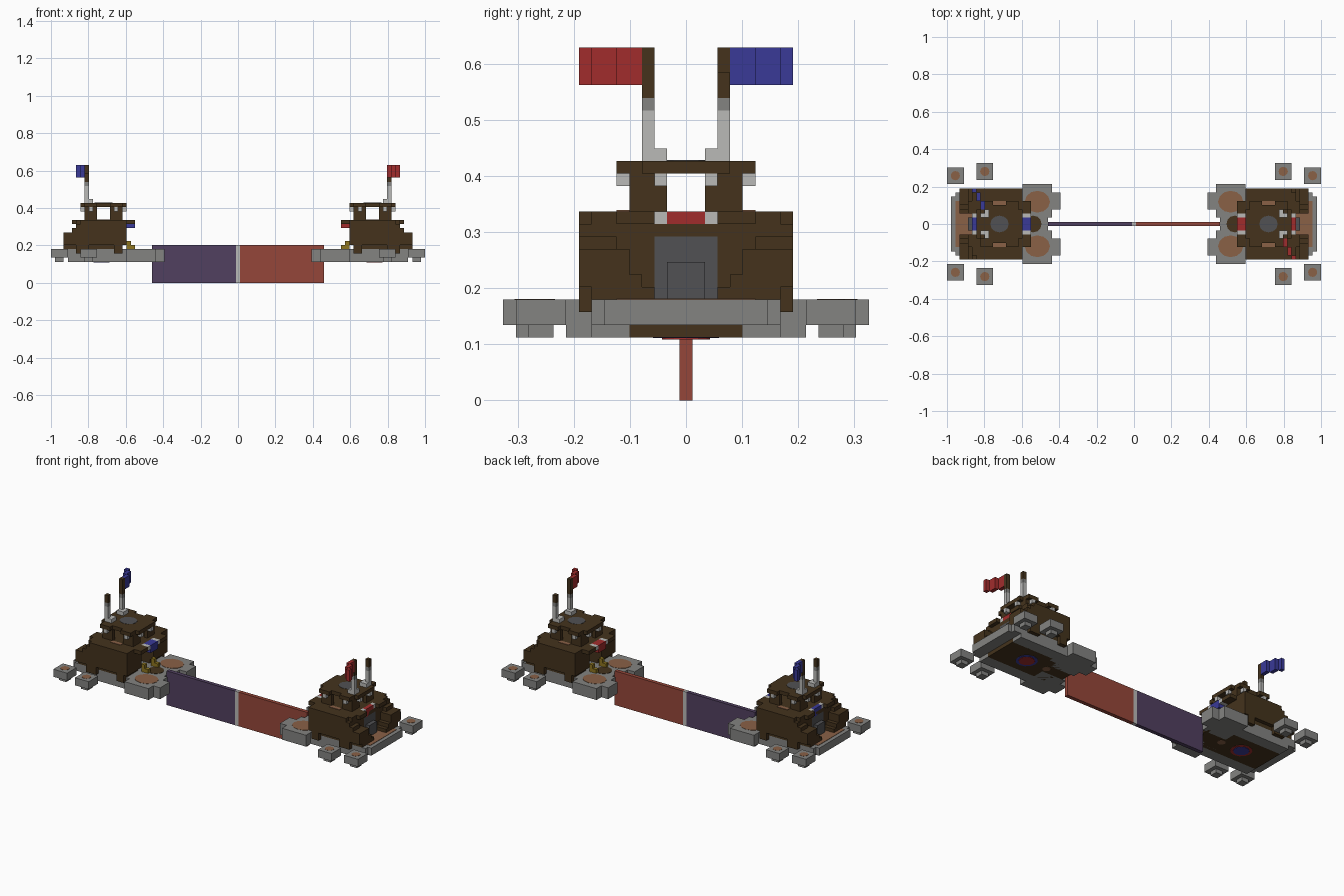
import bpy, bmesh
from math import pi
from mathutils import Matrix, Vector

cube = bpy.data.objects.get("Cube")
if cube:
    bpy.data.objects.remove(cube)

U = 2 / 89  # size of one block


def material(name, rgb):
    mat = bpy.data.materials.new(name)
    mat.use_nodes = True
    lin = [(c / 255) ** 2.2 for c in rgb] + [1]
    mat.diffuse_color = lin
    mat.node_tree.nodes["Principled BSDF"].inputs["Base Color"].default_value = lin
    return mat


BROWN = material("dark brown", (70, 54, 34))
GRAY = material("stone gray", (130, 130, 128))
PALE = material("pale gray", (184, 184, 182))
SLATE = material("slate gray", (82, 82, 84))
SAND = material("sandy brown", (136, 97, 72))
RED = material("red", (160, 48, 48))
BLUE = material("blue", (60, 60, 150))
GOLD = material("gold", (140, 116, 36))
PURPLE = material("dull purple", (82, 66, 96))
BRICK = material("brick red", (148, 72, 60))


def finish(name, bm, mat, turn):
    bm.transform(Matrix.Rotation(turn, 4, "Z") @ Matrix.Scale(U, 4))
    mesh = bpy.data.meshes.new(name)
    bm.to_mesh(mesh)
    bm.free()
    mesh.materials.append(mat)
    obj = bpy.data.objects.new(name, mesh)
    bpy.context.collection.objects.link(obj)


def blocks(name, mat, boxes, turn=0, mirror=False):
    """Boxes given as first and last cell in x and y, and bottom and top in z."""
    bm = bmesh.new()
    for x0, x1, y0, y1, z0, z1 in boxes:
        for side in ((1, -1) if mirror else (1,)):
            mid = Vector(((x0 + x1) / 2, side * (y0 + y1) / 2, (z0 + z1) / 2))
            size = (x1 - x0 + 1, y1 - y0 + 1, z1 - z0, 1)
            bmesh.ops.create_cube(bm, size=1, matrix=Matrix.Translation(mid) @ Matrix.Diagonal(size))
    finish(name, bm, mat, turn)


def discs(name, mat, spots, turn, mirror=False):
    """Thin oval plates: centre, height and two radii."""
    bm = bmesh.new()
    for x, y, z, rx, ry in spots:
        for side in ((1, -1) if mirror else (1,)):
            place = Matrix.Translation((x, side * y, z)) @ Matrix.Diagonal((rx, ry, 1, 1))
            bmesh.ops.create_cone(bm, cap_ends=True, segments=12, radius1=1, radius2=1, depth=0.12, matrix=place)
    finish(name, bm, mat, turn)


def base(label, turn, team, rival):
    def part(name, mat, boxes, mirror=True):
        blocks(label + "_" + name, mat, boxes, turn, mirror)

    def spots(name, mat, ovals, mirror=False):
        discs(label + "_" + name, mat, ovals, turn, mirror)

    # stone island with two rounded lobes facing the divider
    part("lobes", GRAY, [(18, 28, 4, 7, 5, 8), (20, 26, 2, 9, 5, 8)])
    part("island", GRAY, [(21, 41, -3, 3, 6, 8), (27, 41, -7, 7, 6, 8),
                          (42, 42, -7, 7, 6, 8), (43, 43, -6, 6, 6, 8)], False)
    part("island_underside", GRAY, [(27, 40, 5, 7, 5, 6), (20, 26, 3, 9, 5, 6)])
    part("island_core", BROWN, [(24, 40, -4, 4, 5, 6), (21, 23, -2, 2, 5, 6)], False)
    part("corner_feet", BROWN, [(28, 29, 8, 8, 7, 9), (36, 38, 8, 8, 7, 9)])
    spots("lobe_soil", SAND, [(23, 5.3, 8, 3, 2.6)], True)
    spots("path_soil", BROWN, [(24, 0, 8, 2, 2)])
    part("back_soil", SAND, [(39, 42, -5, 5, 8, 8.1)], False)

    # floating stone pads
    part("pads", GRAY, [(34, 37, 11, 14, 6, 8), (35, 36, 12, 13, 5, 6),
                        (41, 44, 10, 13, 6, 8), (42, 43, 11, 12, 5, 6)])
    spots("pad_soil", SAND, [(35.5, 12.5, 8, 1.1, 1.1), (42.5, 11.5, 8, 1.1, 1.1)], True)

    # glowing pool inside and its mark below
    spots("pool_rim", rival, [(32.5, 0, 8, 2.5, 2.5), (32.5, 0, 5, 2.6, 2.6)])
    spots("pool", team, [(32.5, 0, 8.1, 1.8, 1.8), (32.5, 0, 4.9, 1.9, 1.9)])
    spots("hatch", SAND, [(26.5, 0, 5, 1, 1)])

    # lower hall
    part("hall_walls", BROWN, [(28, 38, 3, 7, 8, 9), (27, 38, 3, 8, 9, 14)])
    part("hall_ceiling", BROWN, [(27, 38, -2, 2, 13, 14)], False)
    part("back_door", SLATE, [(37, 38, -2, 2, 8, 13), (39, 39, -1, 1, 8, 11)], False)
    part("back_stairs", BROWN, [(39, 41, 6, 8, 9, 12), (39, 39, 6, 8, 12, 13),
                                (39, 41, 5, 5, 8, 12), (39, 41, 6, 7, 8, 9),
                                (39, 41, 4, 4, 8, 10), (39, 41, 3, 3, 8, 9)])
    part("gate_posts", GOLD, [(26, 26, 2, 2, 8, 10), (25, 25, 2, 2, 8, 9)])

    # balcony and carpets
    part("balcony", BROWN, [(27, 37, 0, 8, 14, 15), (38, 38, 3, 7, 14, 15),
                            (39, 39, 3, 5, 14, 15), (25, 26, 3, 5, 14, 15)])
    part("carpets", team, [(25, 26, -1, 1, 13, 15), (38, 38, -1, 1, 13, 15)], False)
    part("carpet_ends", PALE, [(25, 26, 2, 2, 14, 15), (38, 38, 2, 2, 14, 15)])
    part("balcony_soil", SAND, [(31, 33, 5, 5, 15, 15.1)])

    # upper room on four corner piers
    part("piers", BROWN, [(28, 28, 2, 4, 15, 18), (36, 36, 2, 4, 15, 18),
                          (29, 30, 4, 4, 15, 18), (34, 35, 4, 4, 15, 18)])
    part("brackets", PALE, [(29, 29, 5, 5, 17, 18), (35, 35, 5, 5, 17, 18),
                            (27, 27, 2, 2, 17, 18), (37, 37, 2, 2, 17, 18)])
    part("roof", BROWN, [(27, 37, -3, 3, 18, 19), (28, 36, -4, 4, 18, 19)], False)
    part("roof_corners", BROWN, [(28, 30, 5, 5, 18, 19), (34, 36, 5, 5, 18, 19)])
    spots("roof_disc", SLATE, [(32, 0, 19, 2.2, 2)])

    # twin masts and stepped flag
    part("mast_feet", PALE, [(35, 36, 2, 3, 19, 20), (36, 36, 3, 3, 20, 23)])
    part("mast_collars", GRAY, [(36, 36, 3, 3, 23, 24)])
    part("mast_tops", BROWN, [(36, 36, 3, 3, 24, 26)])
    part("flag_mast_tip", BROWN, [(36, 36, -3, -3, 26, 28)], False)
    part("flag", team, [(36, 36, -5, -4, 25, 28), (37, 37, -7, -6, 25, 28),
                        (38, 38, -8, -8, 25, 28)], False)


base("red_base", 0, RED, BLUE)
base("blue_base", pi, BLUE, RED)

# dividing wall between the bases
blocks("wall_red_half", BRICK, [(1, 20, 0, 0, 0, 9)])
blocks("wall_blue_half", PURPLE, [(-20, -1, 0, 0, 0, 9)])
blocks("wall_middle", PALE, [(0, 0, 0, 0, 0, 9)])
